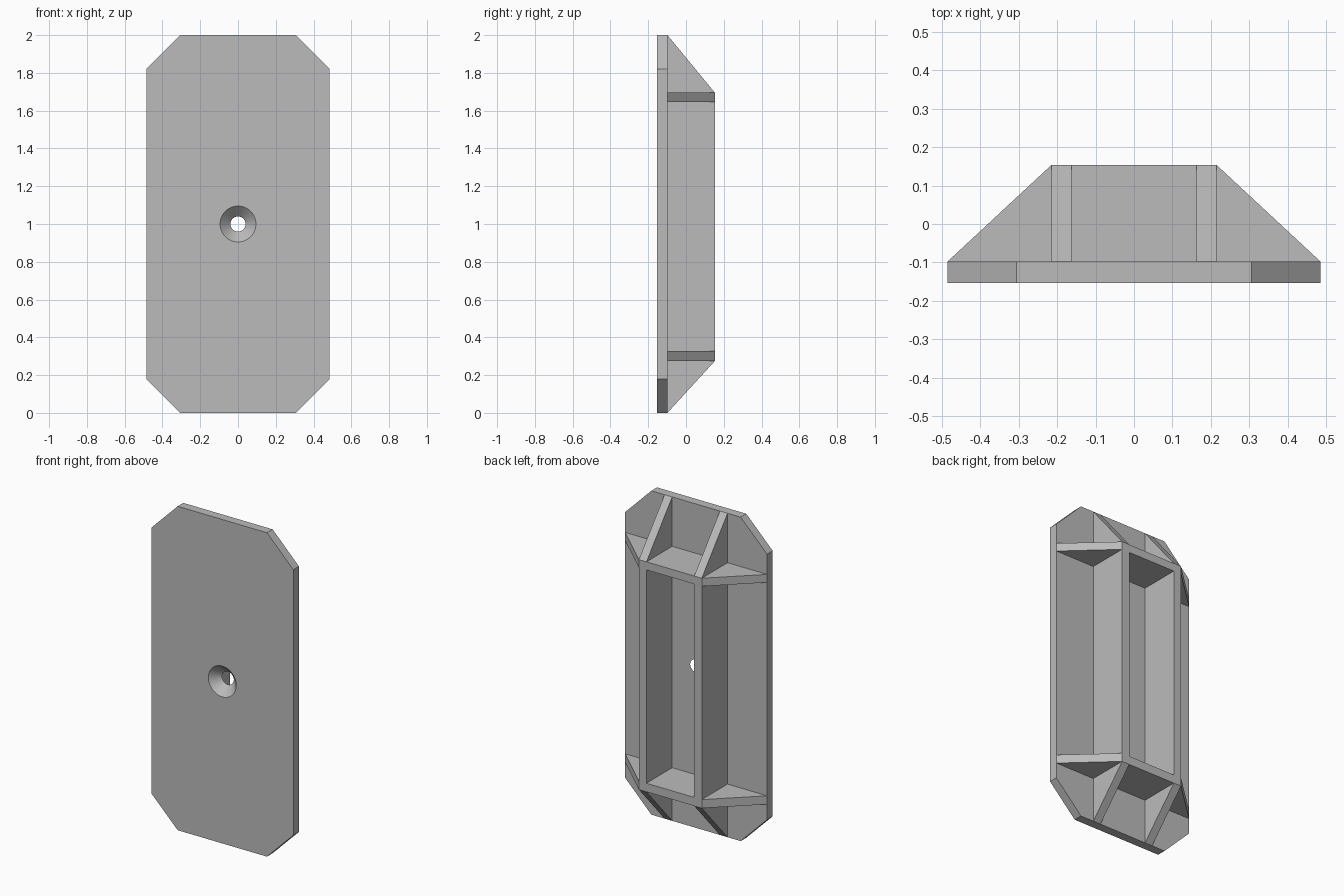
import bpy
import bmesh
import math
from mathutils import Vector

cube = bpy.data.objects.get("Cube")
if cube:
    bpy.data.objects.remove(cube)

grey = bpy.data.materials.new("plain grey")
grey.use_nodes = True
colour = (0.5, 0.5, 0.5, 1)
grey.diffuse_color = colour
grey.node_tree.nodes["Principled BSDF"].inputs["Base Color"].default_value = colour

# Main dimensions
FRONT, SEAT, BACK = -0.153, -0.098, 0.153
HALF_W, TOP, CUT = 0.485, 2.0, 0.18
RIB_IN, RIB_OUT = 0.163, 0.215
LOW, HIGH = (0.275, 0.328), (1.645, 1.695)


def prism(name, points, offset):
    """Extrude a flat outline of 3D points along an offset."""
    bm = bmesh.new()
    face = bm.faces.new([bm.verts.new(p) for p in points])
    moved = bmesh.ops.extrude_face_region(bm, geom=[face])["geom"]
    verts = [g for g in moved if isinstance(g, bmesh.types.BMVert)]
    bmesh.ops.translate(bm, vec=Vector(offset), verts=verts)
    bmesh.ops.recalc_face_normals(bm, faces=bm.faces)
    mesh = bpy.data.meshes.new(name)
    bm.to_mesh(mesh)
    bm.free()
    mesh.materials.append(grey)
    obj = bpy.data.objects.new(name, mesh)
    bpy.context.collection.objects.link(obj)
    return obj


# Face plate with clipped corners
w, c = HALF_W, CUT
outline = [(-w + c, 0), (w - c, 0), (w, c), (w, TOP - c),
           (w - c, TOP), (-w + c, TOP), (-w, TOP - c), (-w, c)]
plate = prism("face_plate", [(x, FRONT, z) for x, z in outline], (0, SEAT - FRONT, 0))

# Countersunk screw hole through the plate
wide, narrow, over = 0.095, 0.04, 0.01
depth = SEAT - FRONT
slope = (wide - narrow) / depth
bpy.ops.mesh.primitive_cone_add(
    vertices=64, radius1=wide + slope * over, radius2=narrow - slope * over,
    depth=depth + 2 * over, location=(0, (FRONT + SEAT) / 2, TOP / 2),
    rotation=(-math.pi / 2, 0, 0))
cutter = bpy.context.object
cutter.name = "hole_cutter"
cutter.hide_render = True
cutter.data.materials.append(grey)
hole = plate.modifiers.new("screw_hole", "BOOLEAN")
hole.operation, hole.solver, hole.object = "DIFFERENCE", "EXACT", cutter
bpy.ops.object.select_all(action="DESELECT")
bpy.context.view_layer.objects.active = plate
plate.select_set(True)
bpy.ops.object.modifier_apply(modifier=hole.name)
bpy.data.objects.remove(cutter)
bpy.ops.object.shade_smooth_by_angle(angle=math.radians(30))

# Long upright ribs with sloping ends
profile = [(SEAT, 0), (BACK, LOW[0]), (BACK, HIGH[1]), (SEAT, TOP)]
for side, x in (("left", RIB_IN), ("right", -RIB_OUT)):
    prism(side + "_upright_rib", [(x, y, z) for y, z in profile], (RIB_OUT - RIB_IN, 0, 0))

# Cross ribs: a wall between the uprights and a gusset on each side
for level, (z0, z1) in (("lower", LOW), ("upper", HIGH)):
    rise = (0, 0, z1 - z0)
    wall = [(-RIB_IN, SEAT), (RIB_IN, SEAT), (RIB_IN, BACK), (-RIB_IN, BACK)]
    prism(level + "_cross_wall", [(x, y, z0) for x, y in wall], rise)
    for side, s in (("left", 1), ("right", -1)):
        gusset = [(RIB_OUT, SEAT), (HALF_W, SEAT), (RIB_OUT, BACK)]
        prism(f"{level}_{side}_gusset", [(s * x, y, z0) for x, y in gusset], rise)
